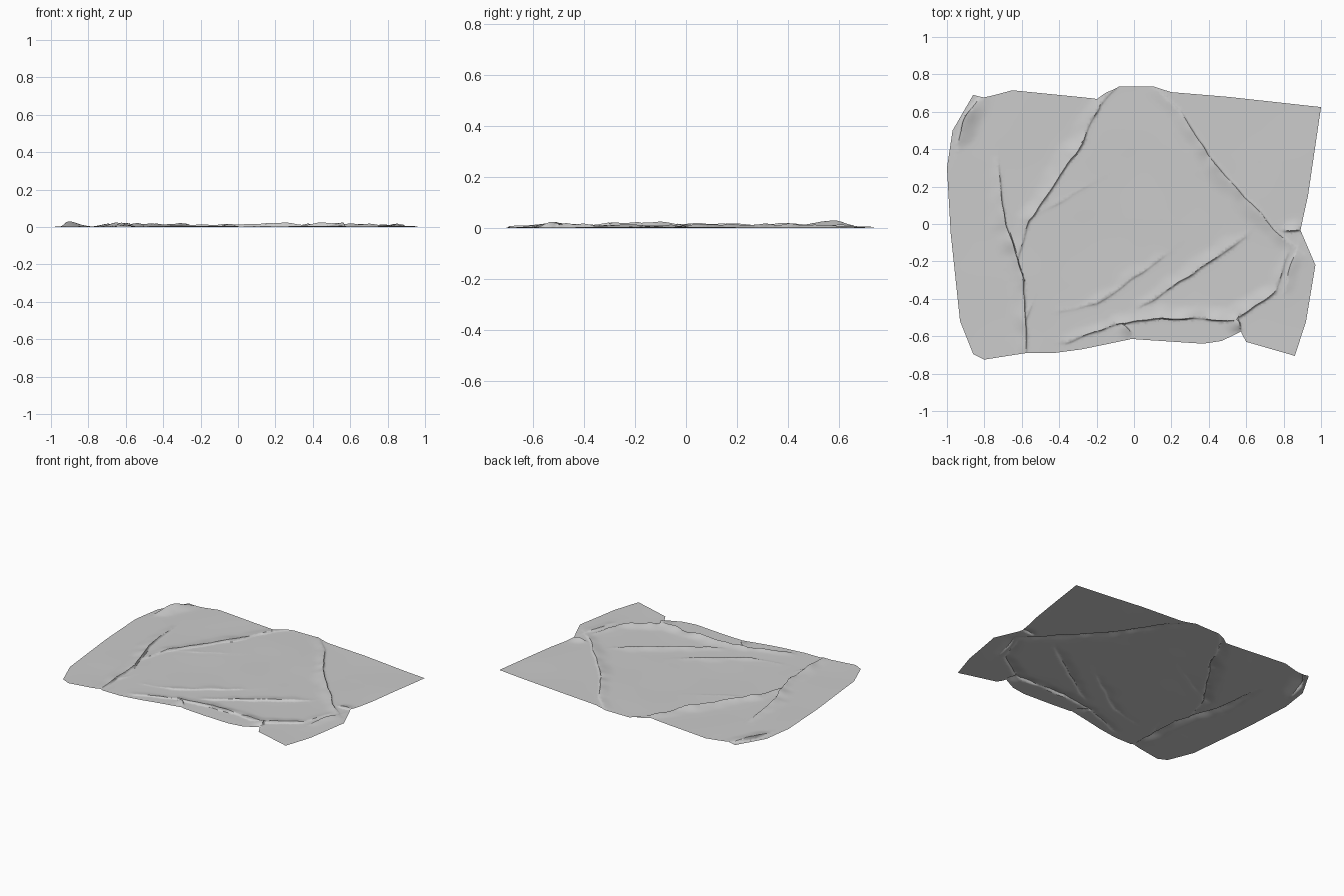
import bpy
import bmesh
import math
import random
from mathutils import Vector, noise
from mathutils.geometry import delaunay_2d_cdt

random.seed(4)
STEP = 0.014
WIDTH = 0.045

cube = bpy.data.objects.get("Cube")
if cube:
    bpy.data.objects.remove(cube, do_unlink=True)

# Rumpled outline of the sheet, clockwise from the left edge
OUTLINE = [
    (-1, .3), (-.97, .5), (-.86, .69), (-.8, .675), (-.65, .715), (-.2, .67),
    (-.15, .705), (-.08, .735), (.1, .735), (.2, .705), (.5, .68), (1, .625),
    (.93, .15), (.89, -.03), (.97, -.22), (.92, -.52), (.86, -.705), (.6, -.63),
    (.57, -.575), (.47, -.625), (.37, -.64), (-.01, -.615), (-.28, -.67),
    (-.43, -.69), (-.58, -.69), (-.8, -.725), (-.86, -.695), (-.93, -.52), (-.98, -.05),
]

# Folds: height, steep side (1 left of path, -1 right), path
FOLDS = [
    (.022, 1, [(-.1, .73), (-.19, .64), (-.28, .44), (-.57, .02), (-.63, -.2)]),
    (.026, 1, [(-.73, .32), (-.7, 0), (-.6, -.3), (-.58, -.7)]),
    (.019, 1, [(.12, .72), (.24, .6), (.43, .31), (.75, -.04), (.91, -.17)]),
    (.022, -1, [(-.37, -.63), (-.1, -.53), (.15, -.49), (.52, -.51), (.75, -.36), (.82, -.15)]),
    (.015, -1, [(.02, -.45), (.2, -.33), (.6, -.06)]),
    (.011, -1, [(-.4, -.47), (-.2, -.42), (.2, -.14)]),
    (.032, 1, [(-.94, .43), (-.9, .55), (-.83, .67)]),
    (.03, 1, [(.53, -.48), (.56, -.57)]),
    (.016, -1, [(.8, -.03), (.9, -.03)]),
    (.018, 1, [(-.08, -.53), (-.01, -.6)]),
    (.006, -1, [(-.59, .02), (-.18, .24)]),
    (.008, -1, [(-.6, -.55), (-.54, -.42)]),
    (.015, 1, [(.8, -.38), (.88, -.1)]),
]


def segments(path):
    """Yield start, direction, length and distance so far for each stretch of a path."""
    run = 0
    for a, b in zip(path, path[1:]):
        a, b = Vector(a), Vector(b)
        length = (b - a).length
        yield a, (b - a) / length, length, run
        run += length


def wander(p):
    """Break up the straightness of the fold lines."""
    n = noise.noise_vector(Vector((p.x, p.y, 0)) * 9)
    return p + Vector((n.x, n.y)) * 0.008


def inside(p):
    """Tell whether a point lies within the outline."""
    hit = False
    for a, b in zip(OUTLINE, OUTLINE[1:] + OUTLINE[:1]):
        if (a[1] > p.y) != (b[1] > p.y):
            if p.x < a[0] + (p.y - a[1]) * (b[0] - a[0]) / (b[1] - a[1]):
                hit = not hit
    return hit


def fold_surface(p):
    """Lift a flat point into the rumpled sheet; crests lean over their steep side."""
    q = wander(p)
    flat = Vector((q.x, q.y, 0))
    z = 0.003 + 0.003 * noise.noise(flat * 3)
    shift = Vector((0, 0))
    for height, side, path in FOLDS:
        nearest = None
        for a, d, length, run in segments(path):
            t = max(0, min(length, (q - a).dot(d)))
            off = q - a - d * t
            if nearest is None or off.length < nearest[0]:
                nearest = (off.length, d.cross(off) * side, d, run + t)
            total = run + length
        dist, signed, d, travelled = nearest
        if dist > WIDTH * 4:
            continue
        reach = WIDTH * 0.22 if signed > 0 else WIDTH
        rough = 0.85 + 0.5 * noise.noise(flat * 11)
        lift = height * (0.35 + 0.65 * math.sin(math.pi * travelled / total)) * rough
        lift *= math.exp(-(dist / reach) ** 1.4)
        z = max(z, lift) + 0.25 * min(z, lift)
        shift += Vector((-d.y, d.x)) * side * lift * 0.5
    return Vector((p.x + shift.x, p.y + shift.y, max(0, z)))


# Flat points: divided border, loose grid, and extra rows along every fold
points = []
for a, d, length, run in segments(OUTLINE + OUTLINE[:1]):
    count = max(1, round(length / 0.025))
    points += [a + d * length * i / count for i in range(count)]
border = len(points)
edges = [(i, (i + 1) % border) for i in range(border)]
inner = []
for i in range(int(2 / STEP)):
    for j in range(int(1.5 / STEP)):
        jitter = Vector((random.uniform(-1, 1), random.uniform(-1, 1))) * STEP * 0.25
        inner.append(Vector((i * STEP - 1, j * STEP - 0.75)) + jitter)
for height, side, path in FOLDS:
    for a, d, length, run in segments(path):
        normal = Vector((-d.y, d.x)) * side
        for i in range(int(length / 0.01)):
            for offset in (0, WIDTH * 0.15, WIDTH * 0.35):
                p = a + d * (i * 0.01 + 0.003) + normal * offset
                inner.append(p * 2 - wander(p))
points += [p for p in inner if inside(p)]
verts, _, faces, *_ = delaunay_2d_cdt(points, edges, [], 1, 1e-5)

# Crumpled sheet
bm = bmesh.new()
made = [bm.verts.new(fold_surface(v)) for v in verts]
for face in faces:
    bm.faces.new([made[i] for i in face])
bmesh.ops.delete(bm, geom=[v for v in bm.verts if not v.link_faces], context='VERTS')
bm.normal_update()
if sum(f.normal.z for f in bm.faces) < 0:
    bmesh.ops.reverse_faces(bm, faces=bm.faces[:])
bottom = min(v.co.z for v in bm.verts)
for v in bm.verts:
    v.co.z -= bottom
mesh = bpy.data.meshes.new("crumpled_sheet")
bm.to_mesh(mesh)
bm.free()
sheet = bpy.data.objects.new("crumpled_sheet", mesh)
bpy.context.collection.objects.link(sheet)

# Plain light grey cloth
cloth = bpy.data.materials.new("light_grey_cloth")
cloth.use_nodes = True
grey = (0.6, 0.6, 0.6, 1)
cloth.diffuse_color = grey
cloth.node_tree.nodes["Principled BSDF"].inputs["Base Color"].default_value = grey
mesh.materials.append(cloth)

bpy.ops.object.select_all(action='DESELECT')
sheet.select_set(True)
bpy.context.view_layer.objects.active = sheet
bpy.ops.object.shade_smooth_by_angle(angle=math.radians(50))
